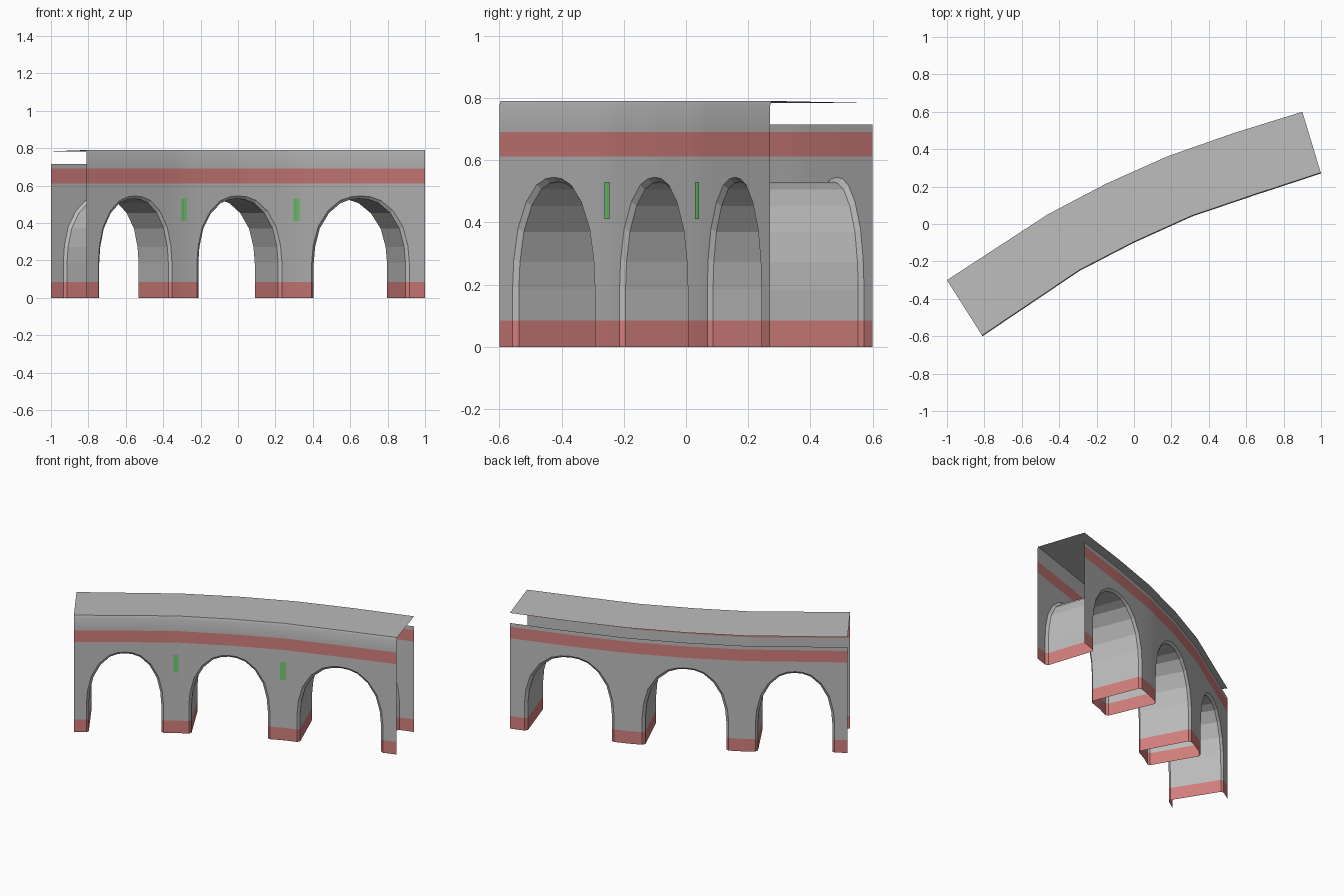
import bpy
from mathutils import Vector

cube = bpy.data.objects.get("Cube")
if cube:
    bpy.data.objects.remove(cube, do_unlink=True)


def material(name, rgb):
    mat = bpy.data.materials.new(name)
    mat.use_nodes = True
    color = (*rgb, 1)
    mat.diffuse_color = color
    bsdf = mat.node_tree.nodes["Principled BSDF"]
    bsdf.inputs["Base Color"].default_value = color
    bsdf.inputs["Roughness"].default_value = 0.9
    return mat


GREY = material("stone grey", (0.5, 0.5, 0.5))
RED = material("brick red", (0.64, 0.21, 0.2))
GREEN = material("marker green", (0.17, 0.58, 0.17))

# Plan curve of the viaduct: bay position u, front edge and back edge
KNOTS = [0, 1, 1.5, 2, 2.5, 3]
FRONT = [(-.81, -.6), (-.29, -.25), (0, -.1), (.31, .04), (.655, .157), (1, .27)]
BACK = [(-1, -.3), (-.46, .052), (-.15, .215), (.18, .362), (.53, .485), (.9, .6)]

# Arch outline: half width fraction and height, from springing to crown
ARCH = [(1, 0), (1, .085), (1, .19), (.97, .28), (.87, .38),
        (.67, .465), (.42, .52), (.2, .54), (0, .545)]
CROWN = ARCH[-1][1]
HALF_OUTER, HALF_INNER, BEVEL = .378, .355, .04
BASE_TOP, BAND_LOW, BAND_HIGH = .085, .612, .69
BAYS = 3


def place(u, v, z):
    """Point at bay position u, depth v (0 front, 1 back) and height z."""
    i = max(k for k in range(len(KNOTS) - 1) if KNOTS[k] <= u)
    t = (u - KNOTS[i]) / (KNOTS[i + 1] - KNOTS[i])
    front = Vector(FRONT[i]).lerp(Vector(FRONT[i + 1]), t)
    back = Vector(BACK[i]).lerp(Vector(BACK[i + 1]), t)
    return (*front.lerp(back, v), z)


def arch_path(bay, half, crown):
    """Arch outline of one bay, running left to right over the crown."""
    side = [(h * half, z if z <= BASE_TOP else z * crown / CROWN) for h, z in ARCH]
    mid = bay + .5
    return ([(mid - h, z) for h, z in side]
            + [(mid + h, z) for h, z in reversed(side[:-1])])


def build(name, quads, materials, smooth=False):
    """Mesh from a list of (corner points, material slot)."""
    verts, index, faces, slots = [], {}, [], []
    for corners, slot in quads:
        face = []
        for p in corners:
            key = tuple(round(c, 5) for c in p)
            if key not in index:
                index[key] = len(verts)
                verts.append(p)
            if index[key] not in face:
                face.append(index[key])
        if len(face) > 2:
            faces.append(face)
            slots.append(slot)
    mesh = bpy.data.meshes.new(name)
    mesh.from_pydata(verts, [], faces)
    for mat in materials:
        mesh.materials.append(mat)
    for poly, slot in zip(mesh.polygons, slots):
        poly.material_index = slot
    obj = bpy.data.objects.new(name, mesh)
    bpy.context.collection.objects.link(obj)
    if smooth:
        bpy.ops.object.select_all(action='DESELECT')
        obj.select_set(True)
        bpy.context.view_layer.objects.active = obj
        bpy.ops.object.shade_smooth_by_angle(angle=.35)
    return obj


def wall(name, v, top, cap=None):
    """Single wall sheet with arch openings and red bands."""
    quads = []

    def quad(a, b, low, high, slot, v_high=v):
        pts = [place(a, v, low[0]), place(b, v, low[1]),
               place(b, v_high, high), place(a, v_high, high)]
        quads.append((pts if v == 0 else pts[::-1], slot))

    def column(a, b, low):
        if low == (0, 0):
            quad(a, b, low, BASE_TOP, 1)
            low = (BASE_TOP, BASE_TOP)
        quad(a, b, low, BAND_LOW, 0)
        quad(a, b, (BAND_LOW,) * 2, BAND_HIGH, 1)
        quad(a, b, (BAND_HIGH,) * 2, top, 0)
        if cap:
            quad(a, b, (top, top), cap, 0, .015)

    for bay in range(BAYS):
        path = arch_path(bay, HALF_OUTER, CROWN)
        column(bay, path[0][0], (0, 0))
        for (a, za), (b, zb) in zip(path, path[1:]):
            if b - a > 1e-5:
                column(a, b, (za, zb))
        column(path[-1][0], bay + 1, (0, 0))
    return build(name, quads, [GREY, RED], smooth=True)


wall("front_wall", 0, .775, cap=.79)
wall("back_wall", 1, .715)

# Arch linings with a small bevel at both mouths
for bay in range(BAYS):
    outer = arch_path(bay, HALF_OUTER, CROWN)
    inner = arch_path(bay, HALF_INNER, CROWN - .015)
    rings = [(outer, 0), (inner, BEVEL), (inner, 1 - BEVEL), (outer, 1)]
    quads = []
    for (p, vp), (q, vq) in zip(rings, rings[1:]):
        for k in range(len(p) - 1):
            corners = [place(p[k][0], vp, p[k][1]), place(q[k][0], vq, q[k][1]),
                       place(q[k + 1][0], vq, q[k + 1][1]),
                       place(p[k + 1][0], vp, p[k + 1][1])]
            height = max(p[k][1], p[k + 1][1])
            quads.append((corners, 1 if height <= BASE_TOP + .001 else 0))
    build(f"arch_lining_{bay + 1}", quads, [GREY, RED])

# Thin deck sheet over both walls
deck = []
for a, b in zip(KNOTS, KNOTS[1:]):
    deck.append(([place(a, .015, .79), place(b, .015, .79),
                  place(b, 1, .783), place(a, 1, .783)], 0))
build("deck", deck, [GREY], smooth=True)

# Green marker plates on the front, centred on the middle piers
for pier in (1, 2):
    plates = []
    for a, b in ((pier - .025, pier), (pier, pier + .025)):
        plates.append(([place(a, -.012, .41), place(b, -.012, .41),
                        place(b, -.012, .53), place(a, -.012, .53)], 0))
    build(f"marker_plate_{pier}", plates, [GREEN])
